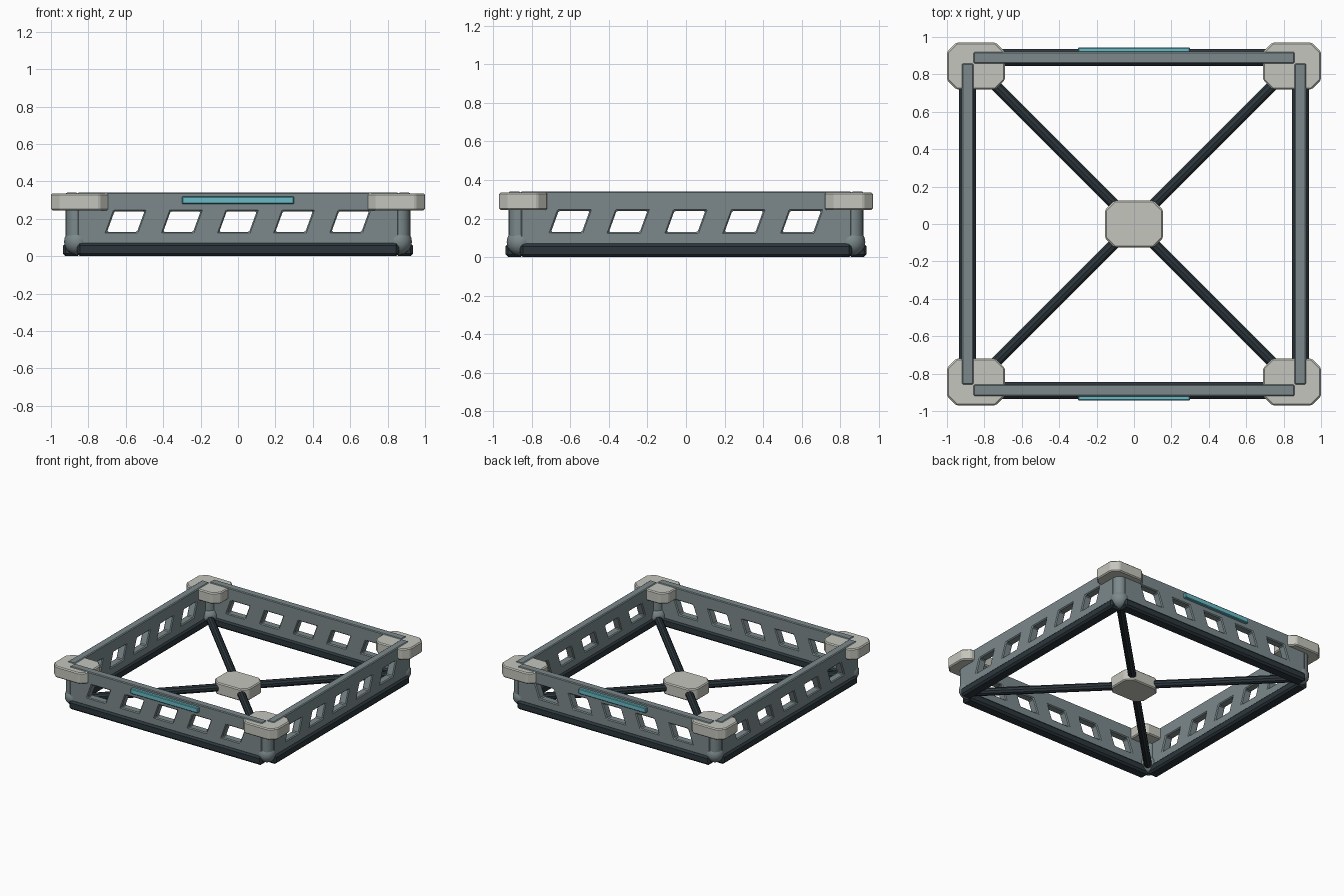
import bpy, bmesh
from math import pi, sqrt
from mathutils import Matrix, Vector

if "Cube" in bpy.data.objects:
    bpy.data.objects.remove(bpy.data.objects["Cube"])


def mat(name, rgb):
    m = bpy.data.materials.new(name)
    m.diffuse_color = (*rgb, 1)
    m.use_nodes = True
    m.node_tree.nodes["Principled BSDF"].inputs["Base Color"].default_value = m.diffuse_color
    return m


STEEL = mat("steel", (0.20, 0.25, 0.26))
DARK = mat("dark", (0.025, 0.037, 0.045))
LIGHT = mat("light", (0.56, 0.56, 0.51))
TEAL = mat("teal", (0.14, 0.50, 0.57))


def make(name, bm, material=None):
    bmesh.ops.recalc_face_normals(bm, faces=bm.faces)
    me = bpy.data.meshes.new(name)
    bm.to_mesh(me)
    bm.free()
    ob = bpy.data.objects.new(name, me)
    bpy.context.collection.objects.link(ob)
    if material:
        me.materials.append(material)
    return ob


def bevel(ob, width, segments=1):
    b = ob.modifiers.new("bevel", 'BEVEL')
    b.width, b.segments = width, segments
    b.limit_method = 'ANGLE'


def prism(bm, outline, vec):
    # Extrude a flat outline along a vector
    f = bm.faces.new([bm.verts.new(p) for p in outline])
    r = bmesh.ops.extrude_face_region(bm, geom=[f])
    verts = [v for v in r["geom"] if isinstance(v, bmesh.types.BMVert)]
    bmesh.ops.translate(bm, verts=verts, vec=vec)


def box(name, size, loc, material, width):
    bm = bmesh.new()
    bmesh.ops.create_cube(bm, size=1, matrix=Matrix.Translation(loc) @ Matrix.Diagonal((*size, 1)))
    ob = make(name, bm, material)
    bevel(ob, width)
    return ob


def chamfered_block(name, x, y, z0, z1):
    # Eight-sided plate with cut corners
    a, b, c = 0.155, 0.125, 0.05
    pts = [(a, b - c), (a - c, b), (c - a, b), (-a, b - c),
           (-a, c - b), (c - a, -b), (a - c, -b), (a, c - b)]
    bm = bmesh.new()
    prism(bm, [(x + u, y + v, z0) for u, v in pts], (0, 0, z1 - z0))
    bevel(make(name, bm, LIGHT), 0.008)


def cylinder(name, p, q, r, sides, material):
    p, q = Vector(p), Vector(q)
    d = q - p
    bm = bmesh.new()
    m = Matrix.Translation((p + q) / 2) @ d.to_track_quat('Z', 'Y').to_matrix().to_4x4()
    bmesh.ops.create_cone(bm, cap_ends=True, segments=sides, radius1=r, radius2=r,
                          depth=d.length, matrix=m)
    return make(name, bm, material)


def smooth(ob):
    for f in ob.data.polygons:
        f.use_smooth = len(f.vertices) <= 4


# Cutter with five slanted windows
bm = bmesh.new()
for i in range(-2, 3):
    x = i * 0.3
    prism(bm, [(x - 0.10, -1.2, 0.13), (x + 0.06, -1.2, 0.13),
               (x + 0.10, -1.2, 0.24), (x - 0.06, -1.2, 0.24)], (0, 2.4, 0))
window_cutter = make("window_cutter", bm)
side_cutter = bpy.data.objects.new("side_window_cutter", window_cutter.data)
bpy.context.collection.objects.link(side_cutter)
side_cutter.rotation_euler.z = pi / 2
for c in (window_cutter, side_cutter):
    c.hide_render = True
    c.hide_viewport = True
    c.display_type = 'WIRE'

# Wall panels and bottom rails
for name, sx, sy in (("front", 0, -1), ("back", 0, 1), ("left", -1, 0), ("right", 1, 0)):
    along_x = sx == 0
    turn = (lambda l, t, h: (l, t, h)) if along_x else (lambda l, t, h: (t, l, h))
    wall = box(name + "_wall", turn(1.72, 0.064, 0.295), (sx * 0.889, sy * 0.889, 0.1925), STEEL, 0.008)
    wall.modifiers.clear()
    cut = wall.modifiers.new("windows", 'BOOLEAN')
    cut.object = window_cutter if along_x else side_cutter
    cut.solver = 'EXACT'
    bevel(wall, 0.007)
    box(name + "_rail", turn(1.72, 0.092, 0.07), (sx * 0.89, sy * 0.89, 0.035), DARK, 0.014)
    # Light strip on front and back
    if along_x:
        box(name + "_light_strip", (0.60, 0.035, 0.042), (0, sy * 0.927, 0.299), TEAL, 0.005)

# Corner caps, posts, joints and diagonal braces
for sx in (-1, 1):
    for sy in (-1, 1):
        tag = ("front" if sy < 0 else "back") + ("_left" if sx < 0 else "_right")
        chamfered_block(tag + "_corner_cap", sx * 0.845, sy * 0.845, 0.245, 0.335)
        a = 0.865
        smooth(cylinder(tag + "_post", (sx * a, sy * a, 0.05), (sx * a, sy * a, 0.29), 0.054, 16, STEEL))
        bm = bmesh.new()
        bmesh.ops.create_uvsphere(bm, u_segments=16, v_segments=10, radius=0.07,
                                  matrix=Matrix.Translation((sx * 0.86, sy * 0.86, 0.078)))
        smooth(make(tag + "_joint", bm, STEEL))
        cylinder(tag + "_brace", (sx * 0.05, sy * 0.05, 0.06), (sx * 0.85, sy * 0.85, 0.06), 0.03, 10, DARK)

# Central hub
chamfered_block("centre_hub", 0, 0, 0.012, 0.108)
